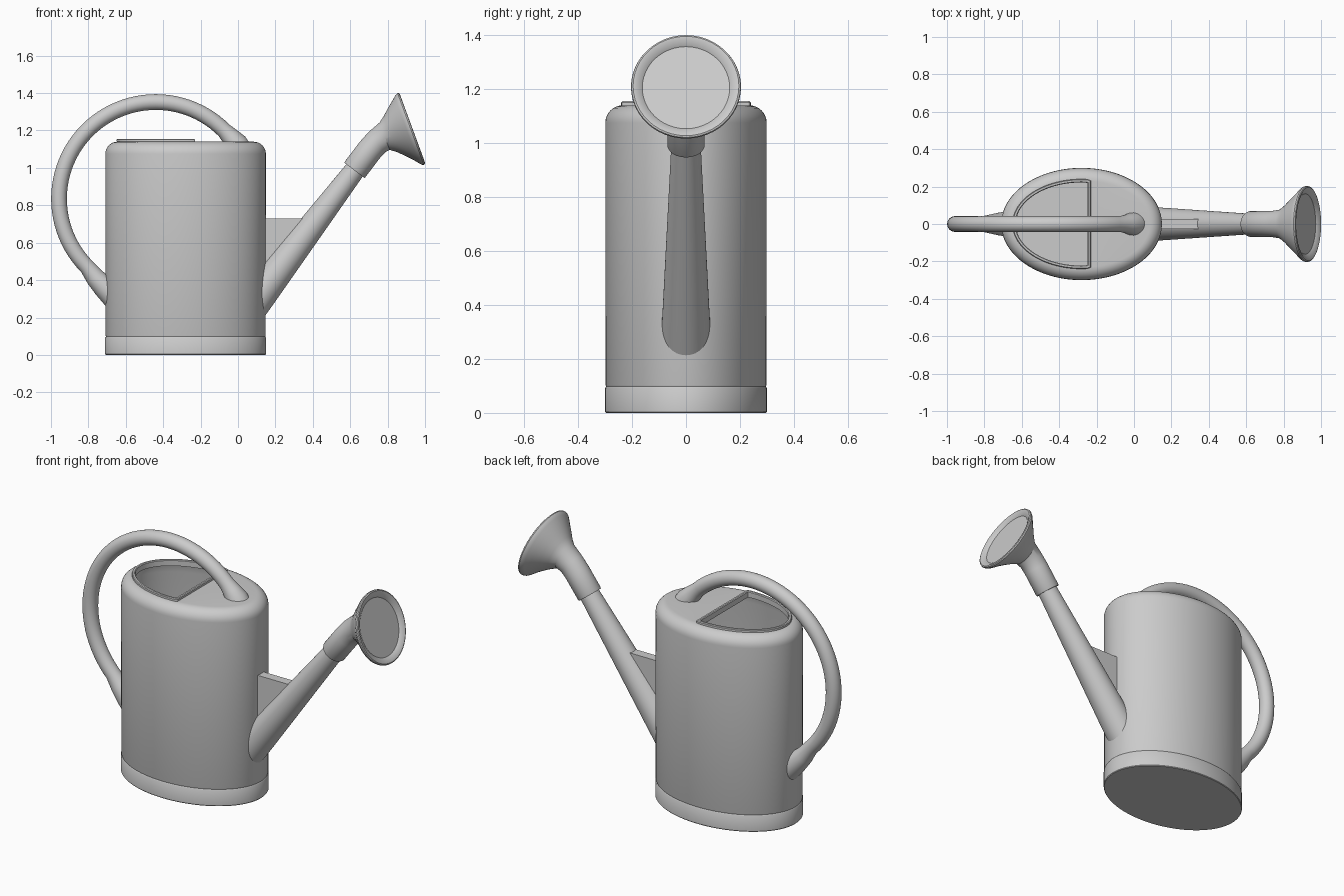
import bpy, bmesh
from math import sin, cos, pi, radians, atan2

if "Cube" in bpy.data.objects:
    bpy.data.objects.remove(bpy.data.objects["Cube"])

N = 160


def make_object(name, rings, angle=35):
    """Skin a list of equal-length point rings and cap both ends."""
    bm = bmesh.new()
    loops = [[bm.verts.new(p) for p in ring] for ring in rings]
    n = len(loops[0])
    for a, b in zip(loops, loops[1:]):
        for i in range(n):
            j = (i + 1) % n
            bm.faces.new((a[i], a[j], b[j], b[i]))
    bm.faces.new(list(reversed(loops[0])))
    bm.faces.new(loops[-1])
    bmesh.ops.recalc_face_normals(bm, faces=bm.faces)
    mesh = bpy.data.meshes.new(name)
    bm.to_mesh(mesh)
    bm.free()
    ob = bpy.data.objects.new(name, mesh)
    bpy.context.collection.objects.link(ob)
    bpy.ops.object.select_all(action='DESELECT')
    ob.select_set(True)
    bpy.context.view_layer.objects.active = ob
    bpy.ops.object.shade_smooth_by_angle(angle=radians(angle))
    return ob


def ring_at(x, z, r, ang, n=48):
    """Circle centred in the y = 0 plane whose axis points along ang."""
    return [(x - sin(ang) * r * cos(t), r * sin(t), z + cos(ang) * r * cos(t))
            for t in (2 * pi * i / n for i in range(n))]


def sweep(name, path, n=48):
    """Tube of varying radius along (x, z, r) points in the y = 0 plane."""
    rings = []
    for i, (x, z, r) in enumerate(path):
        p, q = path[max(i - 1, 0)], path[min(i + 1, len(path) - 1)]
        rings.append(ring_at(x, z, r, atan2(q[1] - p[1], q[0] - p[0]), n))
    return make_object(name, rings)


def oval(inset, z):
    return [(-0.28 + (0.43 - inset) * cos(t), (0.30 - inset) * sin(t), z)
            for t in (2 * pi * i / N for i in range(N))]


def d_shape(inset, z):
    """Oval cut by a straight edge with softened corners."""
    edge, k, out = -0.23 - inset, 0.05, []
    for x, y, _ in oval(0.06 + inset, z):
        h = max(k - abs(x - edge), 0) / k
        out.append((min(x, edge) - h * h * k / 4, y, z))
    return out


# Body: base band, wall, rounded shoulder, raised D rim, hollow inside
rings = [oval(0.003, 0), oval(0, 0.004), oval(0, 0.092), oval(0.004, 0.098), oval(0.002, 0.104)]
R = 0.065
for i in range(9):
    a = i / 8 * pi / 2
    rings.append(oval(0.001 + R * (1 - cos(a)), 1.14 - R + R * sin(a)))
rings += [d_shape(0, 1.14), d_shape(0, 1.151), d_shape(0.004, 1.155),
          d_shape(0.014, 1.155), d_shape(0.018, 1.151), d_shape(0.018, 1.12),
          oval(0.058, 1.12), oval(0.03, 1.10), oval(0.02, 1.06), oval(0.02, 0.02)]
make_object("can_body", rings)

# Handle: big arc with flared ends
path = [(-0.66, 0.31, 0.068), (-0.715, 0.365, 0.062), (-0.765, 0.415, 0.051)]
for i in range(49):
    a = radians(225 - i * 180 / 48)
    path.append((-0.44 + 0.517 * cos(a), 0.835 + 0.517 * sin(a), 0.042))
path += [(-0.04, 1.166, 0.05), (-0.012, 1.132, 0.062), (0.008, 1.095, 0.066)]
sweep("handle", path, 32)

# Spout: tapered pipe
sweep("spout", [(0.067, 0.258, 0.092), (0.14, 0.354, 0.088), (0.65, 1.022, 0.053)])

# Support web between body and spout
web = [(0.12, 0.73), (0.345, 0.73), (0.345, 0.70), (0.16, 0.42), (0.12, 0.42)]
make_object("spout_web", [[(x, y, z) for x, z in web] for y in (-0.027, 0.027)])

# Rose: sleeve, bend, flared bell and dished face
slope, tilt = radians(52.7), radians(20.2)
rings = [ring_at(0.622, 0.987, 0.066, slope), ring_at(0.626, 0.992, 0.069, slope),
         ring_at(0.705, 1.096, 0.069, slope), ring_at(0.742, 1.137, 0.070, radians(40))]
bell = [(-0.150, 0.012, 0.078), (-0.118, 0.012, 0.102), (-0.085, 0.011, 0.133),
        (-0.052, 0.007, 0.164), (-0.028, 0.002, 0.189), (-0.016, 0, 0.200),
        (-0.006, 0, 0.204), (0.001, 0, 0.202), (0.004, 0, 0.196),
        (0.002, 0, 0.186), (-0.010, 0, 0.166), (-0.014, 0, 0.162)]
for d, up, r in bell:
    rings.append(ring_at(0.929 + d * cos(tilt) - up * sin(tilt),
                         1.21 + d * sin(tilt) + up * cos(tilt), r, tilt))
make_object("rose", rings, 30)
